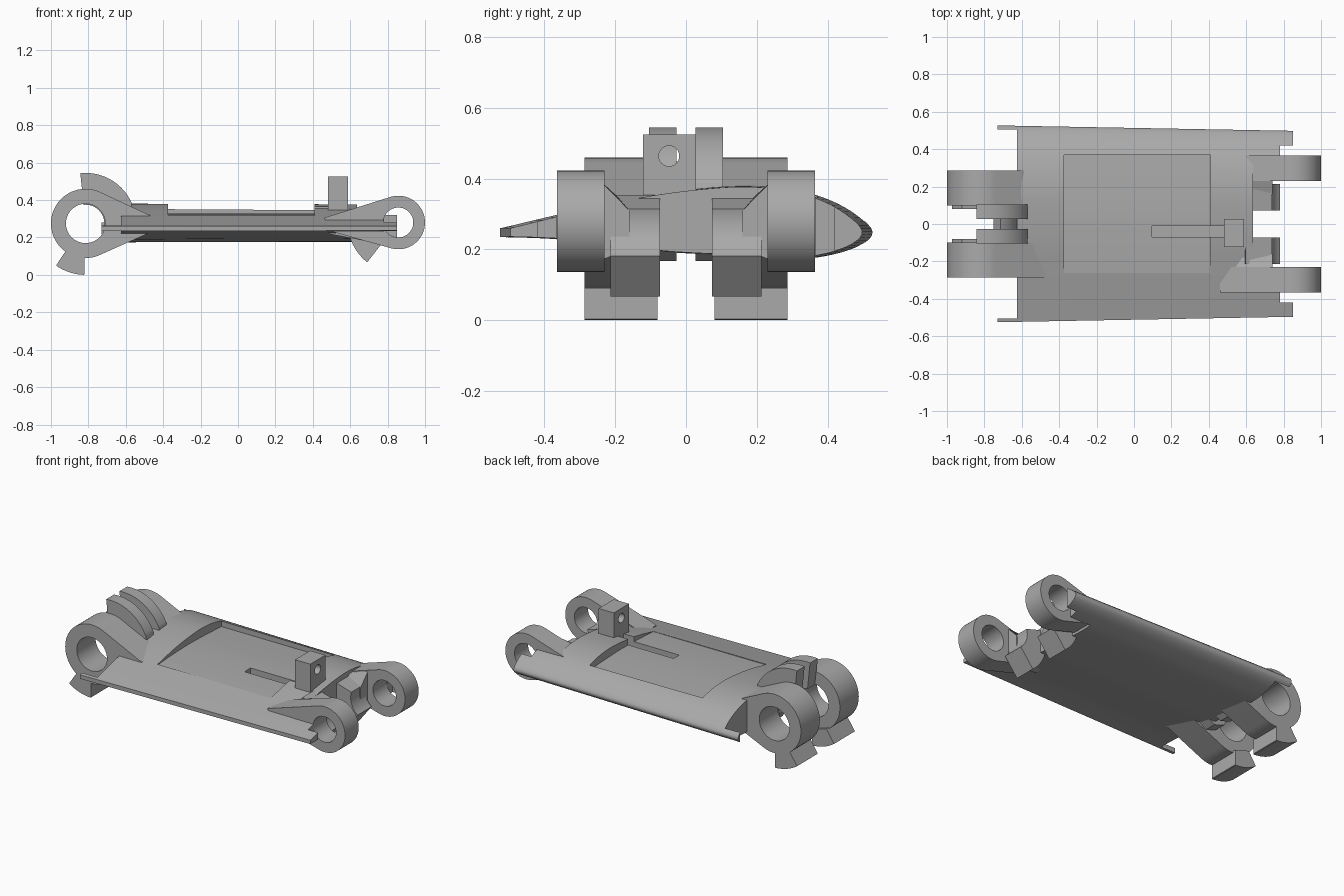
import bpy, bmesh
from math import sin, cos, radians
from mathutils import Vector

if "Cube" in bpy.data.objects:
    bpy.data.objects.remove(bpy.data.objects["Cube"])

grey = bpy.data.materials.new("plain grey")
grey.use_nodes = True
grey.diffuse_color = (0.4, 0.4, 0.4, 1)
grey.node_tree.nodes["Principled BSDF"].inputs["Base Color"].default_value = (0.4, 0.4, 0.4, 1)


def loft(name, first, last):
    """Solid between two matching outlines."""
    bm = bmesh.new()
    a = [bm.verts.new(p) for p in first]
    b = [bm.verts.new(p) for p in last]
    n = len(a)
    bm.faces.new(a)
    bm.faces.new(b[::-1])
    for i in range(n):
        j = (i + 1) % n
        bm.faces.new((a[i], b[i], b[j], a[j]))
    bmesh.ops.recalc_face_normals(bm, faces=bm.faces)
    mesh = bpy.data.meshes.new(name)
    bm.to_mesh(mesh)
    bm.free()
    mesh.materials.append(grey)
    ob = bpy.data.objects.new(name, mesh)
    bpy.context.collection.objects.link(ob)
    return ob


def prism_y(name, outline, y0, y1):
    return loft(name, [(x, y0, z) for x, z in outline], [(x, y1, z) for x, z in outline])


def prism_x(name, outline, x0, x1):
    return loft(name, [(x0, y, z) for y, z in outline], [(x1, y, z) for y, z in outline])


def box(name, x0, x1, y0, y1, z0, z1):
    return prism_y(name, [(x0, z0), (x1, z0), (x1, z1), (x0, z1)], y0, y1)


def arc(cx, cz, r, start, end, steps=24):
    angles = [radians(start + (end - start) * i / steps) for i in range(steps + 1)]
    return [(cx + r * cos(t), cz + r * sin(t)) for t in angles]


def cut(ob, cutter):
    mod = ob.modifiers.new("cut", "BOOLEAN")
    mod.operation, mod.solver, mod.object = "DIFFERENCE", "EXACT", cutter
    bpy.context.view_layer.objects.active = ob
    bpy.ops.object.modifier_apply(modifier=mod.name)
    bpy.data.objects.remove(cutter)


def smooth_path(points, steps=5):
    """Catmull-Rom curve through the points."""
    p = [Vector(q) for q in points]
    p = [p[0]] + p + [p[-1]]
    out = []
    for a, b, c, d in zip(p, p[1:], p[2:], p[3:]):
        for i in range(steps):
            t = i / steps
            out.append(0.5 * (2 * b + (c - a) * t + (2 * a - 5 * b + 4 * c - d) * t * t
                              + (3 * b - a - 3 * c + d) * t ** 3))
    return out + [p[-1]]


parts = []

# Wing-shaped body, slightly narrower towards +x
section = smooth_path([(-.525, .26), (-.4, .29), (-.26, .322), (-.1, .355), (.05, .374),
                       (.18, .381), (.3, .37), (.4, .343), (.48, .3), (.527, .25), (.49, .21),
                       (.4, .182), (.3, .174), (.08, .185), (-.08, .195), (-.3, .222),
                       (-.4, .231), (-.525, .235)])
body = loft("body", [(-.73, y, z) for y, z in section],
            [(.85, y * .945, .265 + (z - .265) * .96) for y, z in section])
cut(body, box("cutter", -.9, -.625, -.505, .505, 0, 1))
cut(body, box("cutter", .635, 1, -.366, .366, 0, 1))
for side in (-1, 1):
    ys = sorted((side * .36, side * .42))
    cut(body, box("cutter", .78, 1, *ys, 0, 1))

# Shallow panel recess and narrow slot
floor = smooth_path([(-.262, .316), (-.1, .325), (.1, .328), (.37, .316)])
cut(body, prism_x("cutter", [tuple(p) for p in floor] + [(.37, .6), (-.262, .6)], -.375, .41))
cut(body, box("cutter", .095, .5, -.07, -.012, .27, .6))
parts.append(body)

# Upright block with a cross hole
block = box("pin_block", .482, .588, -.122, .028, .25, .525)
hole = [(y, z) for y, z in arc(-.048, .464, .029, 0, 345, 23)]
cut(block, prism_x("cutter", hole, .3, .8))
parts.append(block)

LX, LZ = -.815, .275
RX, RZ = .857, .28

for side, label in ((1, "left"), (-1, "right")):
    def span(a, b):
        return sorted((side * a, side * b))

    # Large hinge eyes with tapering roots
    outline = arc(LX, LZ, .185, 66, 294, 44) + [(-.48, .222), (-.47, .318)]
    eye = prism_y("large_eye_" + label, outline, *span(.1, .287))
    cut(eye, prism_y("cutter", arc(LX, LZ, .105, 0, 352.5, 47), -1, 1))
    parts.append(eye)

    # Stop lug under each large eye
    lug = [(LX - .005, .1), (LX - .005, .003)] + arc(LX, LZ, .275, 268, 235, 10) + [(-.92, .13)]
    lug = [(x, max(z, 0)) for x, z in lug]
    parts.append(prism_y("stop_lug_" + label, lug, *span(.08, .287)))

    # Curved ridge between the large eyes
    ridge = (arc(LX, LZ, .27, 96, 24, 20) + [(-.568, .2), (-.62, .168), (-.69, .19)]
             + arc(LX, LZ, .1, -20, 96, 16))
    parts.append(prism_y("ridge_" + label, ridge, *span(.027, .104)))

    # Small hinge eyes with tapering roots
    outline = arc(RX, RZ, .143, 108, -108, 40) + [(.5, .232), (.46, .305)]
    eye = prism_y("small_eye_" + label, outline, *span(.23, .365))
    cut(eye, prism_y("cutter", arc(RX, RZ, .08, 0, 352.5, 47), -1, 1))
    parts.append(eye)

    # Curved claw inside each small eye
    claw = arc(RX, RZ, .27, 164, 232, 16) + arc(RX, RZ, .125, 232, 164, 12)
    parts.append(prism_y("claw_" + label, claw, *span(.073, .213)))

    # Sloping fairing that blends the small eye into the body
    rear = [(.74, side * y, z) for y, z in ((.16, .2), (.24, .17), (.24, .392), (.16, .31))]
    root = [(.48, side * y, z) for y, z in ((.14, .22), (.3, .22), (.3, .305), (.14, .3))]
    parts.append(loft("fairing_" + label, rear, root))

# Web closing the channel between the ridges
web = arc(LX, LZ, .2, 60, 0, 14) + arc(LX, LZ, .125, 0, 60, 14)
parts.append(prism_y("channel_web", web, -.03, .03))

bpy.ops.object.select_all(action="DESELECT")
for ob in parts:
    ob.select_set(True)
bpy.context.view_layer.objects.active = body
bpy.ops.object.shade_smooth_by_angle(angle=radians(30))
